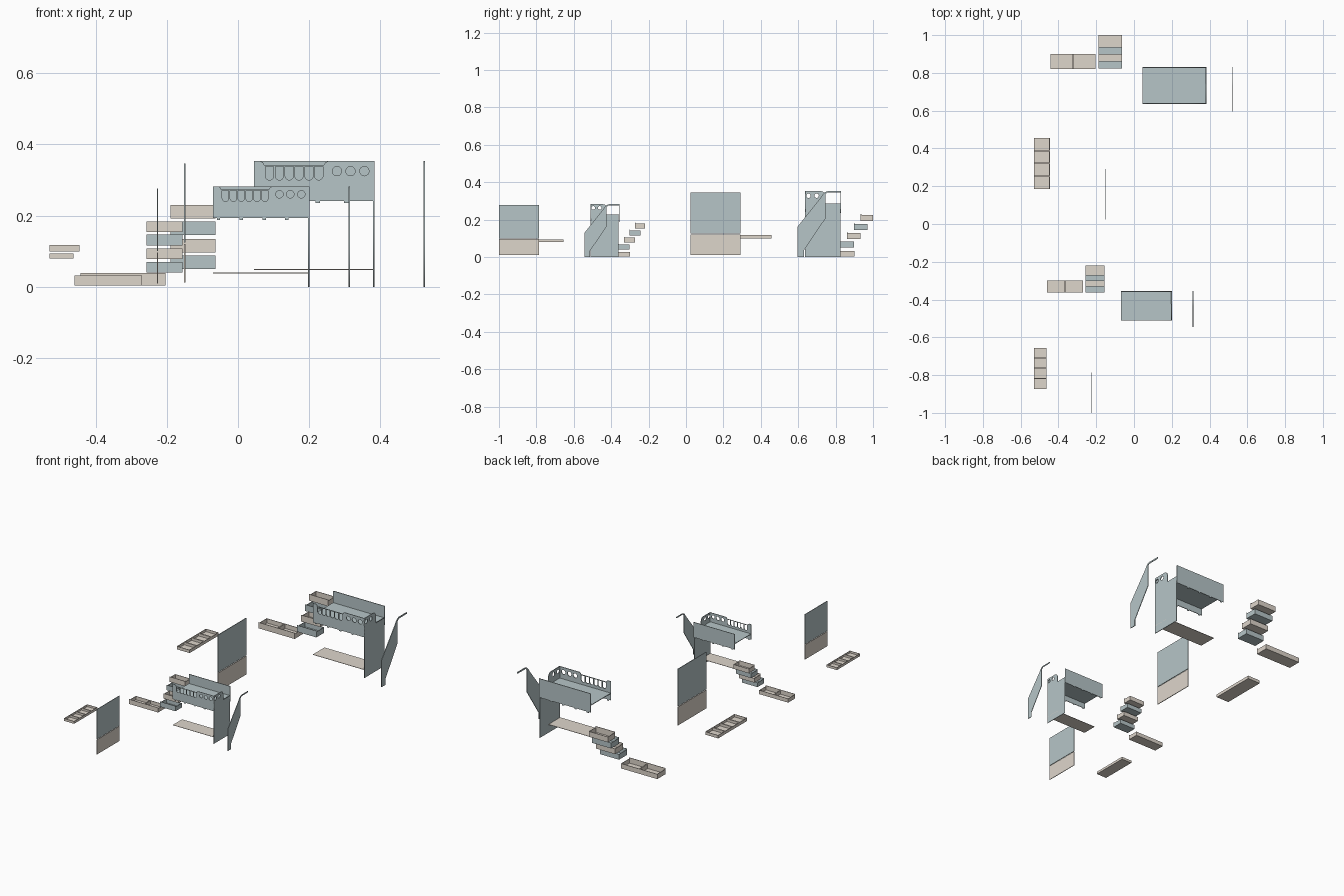
import bpy, bmesh
from math import sin, cos, pi
from mathutils import Vector

if "Cube" in bpy.data.objects:
    bpy.data.objects.remove(bpy.data.objects["Cube"])


def material(name, color):
    m = bpy.data.materials.new(name)
    m.diffuse_color = color
    m.use_nodes = True
    m.node_tree.nodes["Principled BSDF"].inputs["Base Color"].default_value = m.diffuse_color
    return m


GREY = material("blue_grey", (0.47, 0.56, 0.575, 1))
BEIGE = material("beige", (0.73, 0.67, 0.60, 1))
T = 0.004  # board thickness

# the set is built at full size and again as a 0.8 copy in front
SETS = [("large", 1.0, Vector((0, 0, 0))), ("small", 0.8, Vector((-0.106, -1.02, 0)))]


def finish(name, mesh, mat):
    mesh.materials.clear()
    mesh.materials.append(mat)
    for label, s, off in SETS:
        me = mesh.copy()
        for v in me.vertices:
            v.co = v.co * s + off
        ob = bpy.data.objects.new(label + "_" + name, me)
        bpy.context.collection.objects.link(ob)
    bpy.data.meshes.remove(mesh)


def add_box(bm, lo, hi):
    lo, hi = Vector(lo), Vector(hi)
    vs = bmesh.ops.create_cube(bm, size=1)["verts"]
    for v in vs:
        v.co = (lo + hi) / 2 + v.co * (hi - lo)


def boxes(name, mat, parts):
    bm = bmesh.new()
    for lo, hi in parts:
        add_box(bm, lo, hi)
    me = bpy.data.meshes.new(name)
    bm.to_mesh(me)
    bm.free()
    finish(name, me, mat)


def tray(name, mat, x0, x1, y0, y1, z0, z1, drop=0.0, y_div=(), x_div=()):
    # open box: floor, four walls (sides and back lower by drop) and optional dividers
    w = 0.003
    zs = z1 - drop
    parts = [((x0, y0, z0), (x1, y1, z0 + w)),
             ((x0, y0, z0 + w), (x1, y0 + w, z1)), ((x0, y1 - w, z0 + w), (x1, y1, zs)),
             ((x0, y0 + w, z0 + w), (x0 + w, y1 - w, zs)), ((x1 - w, y0 + w, z0 + w), (x1, y1 - w, zs))]
    parts += [((x0 + w, d - 0.004, z0 + w), (x1 - w, d + 0.004, zs)) for d in y_div]
    parts += [((d - 0.003, y0 + w, z0 + w), (d + 0.003, y1 - w, zs)) for d in x_div]
    boxes(name, mat, parts)


def arc(cx, cy, r, a0, a1, n):
    return [(cx + r * cos(a0 + (a1 - a0) * i / n), cy + r * sin(a0 + (a1 - a0) * i / n)) for i in range(n + 1)]


def circle(cx, cy, r):
    return arc(cx, cy, r, 0, 2 * pi, 24)[:-1]


def plate(name, mat, loops, plane, pos):
    # flat board cut from an outline with holes; plane is "xz" or "yz"
    cu = bpy.data.curves.new(name, "CURVE")
    cu.dimensions = "2D"
    cu.fill_mode = "BOTH"
    cu.extrude = T / 2
    for pts in loops:
        sp = cu.splines.new("POLY")
        sp.points.add(len(pts) - 1)
        for p, (a, b) in zip(sp.points, pts):
            p.co = (a, b, 0, 1)
        sp.use_cyclic_u = True
    tmp = bpy.data.objects.new("tmp", cu)
    bpy.context.collection.objects.link(tmp)
    dg = bpy.context.evaluated_depsgraph_get()
    me = bpy.data.meshes.new_from_object(tmp.evaluated_get(dg))
    bpy.data.objects.remove(tmp)
    for v in me.vertices:
        a, b, c = v.co
        v.co = (a, pos + c, b) if plane == "xz" else (pos + c, a, b)
    bm = bmesh.new()
    bm.from_mesh(me)
    bmesh.ops.remove_doubles(bm, verts=bm.verts, dist=1e-5)
    bmesh.ops.recalc_face_normals(bm, faces=bm.faces)
    bm.to_mesh(me)
    bm.free()
    finish(name, me, mat)


X0, X1, Y0, Y1 = 0.045, 0.383, 0.636, 0.83
TOP, LOW, DECK = 0.353, 0.241, 0.284

# lower rail edge with small tabs hanging down
lower_edge = [(X0, LOW)]
for x in (0.058, 0.138, 0.218, 0.298):
    lower_edge += [(x, LOW), (x, LOW - 0.006), (x + 0.012, LOW - 0.006), (x + 0.012, LOW)]
lower_edge.append((X1, LOW))

# front guard rail with dipped top, six rounded slots and three round holes
outline = lower_edge + [(X1, TOP), (0.254, TOP), (0.246, 0.350), (0.241, 0.342),
                        (0.074, 0.342), (0.070, 0.350), (0.062, TOP), (X0, TOP)]
loops = [outline]
for i in range(6):
    cx = 0.0885 + i * 0.0277
    loops.append([(cx + 0.0115, 0.3385), (cx - 0.0115, 0.3385)] + arc(cx, 0.3115, 0.0115, pi, 2 * pi, 10))
loops += [circle(x, 0.325, 0.013) for x in (0.278, 0.316, 0.355)]
plate("front_rail", GREY, loops, "xz", Y0 + T / 2)

# plain back rail and raised bed deck
plate("back_rail", GREY, [lower_edge + [(X1, TOP), (X0, TOP)]], "xz", Y1 - T / 2)
boxes("bed_deck", GREY, [((X0, Y0 + T, DECK - T), (X1 - T, Y1 - T, DECK))])

# end panel, with a raised guard and an entry opening
end = [(Y0, 0), (Y1 - 0.005, 0), (Y1 - 0.005, 0.285), (0.745, 0.285), (0.745, 0.328)]
end += [(0.741, 0.342), (0.732, 0.350), (0.72, TOP), (Y0, TOP)]
plate("end_panel", GREY, [end, circle(0.655, 0.328, 0.012), circle(0.698, 0.328, 0.012)], "yz", X1 - T / 2)

# separate slanted side support with hooked top
hook = [(0.595, 0), (0.632, 0), (0.632, 0.038), (0.745, 0.205), (0.745, 0.335), (0.755, 0.344), (0.83, 0.345),
        (0.83, 0.353), (0.76, 0.353), (0.745, 0.348), (0.733, 0.337), (0.72, 0.317), (0.595, 0.16)]
plate("slanted_support", GREY, [hook], "yz", 0.523)

# low plank under the bed
boxes("low_plank", BEIGE, [((X0, Y0, 0.0475), (X1, 0.745, 0.0495))])

# stepped drawers
for i in range(4):
    y, z = 0.823 + i * 0.037, (0.050, 0.097, 0.145, 0.192)[i]
    tray("step_drawer_%d" % (i + 1), (GREY, BEIGE)[i % 2], -0.189, -0.063,
         y, min(y + 0.074, 1.0), z, z + 0.038, drop=0.006)

# long floor drawer with a middle divider
tray("floor_drawer", BEIGE, -0.442, -0.204, 0.821, 0.9, 0.004, 0.039, drop=0.006, x_div=(-0.323,))

# two-tone wall panel
boxes("wall_panel_lower", BEIGE, [((-0.152, 0.025, 0.012), (-0.148, 0.291, 0.121))])
boxes("wall_panel_upper", GREY, [((-0.152, 0.025, 0.125), (-0.148, 0.291, 0.346))])

# shallow tray with four compartments
tray("divided_tray", BEIGE, -0.53, -0.446, 0.184, 0.456, 0.099, 0.117, y_div=(0.253, 0.321, 0.389))
